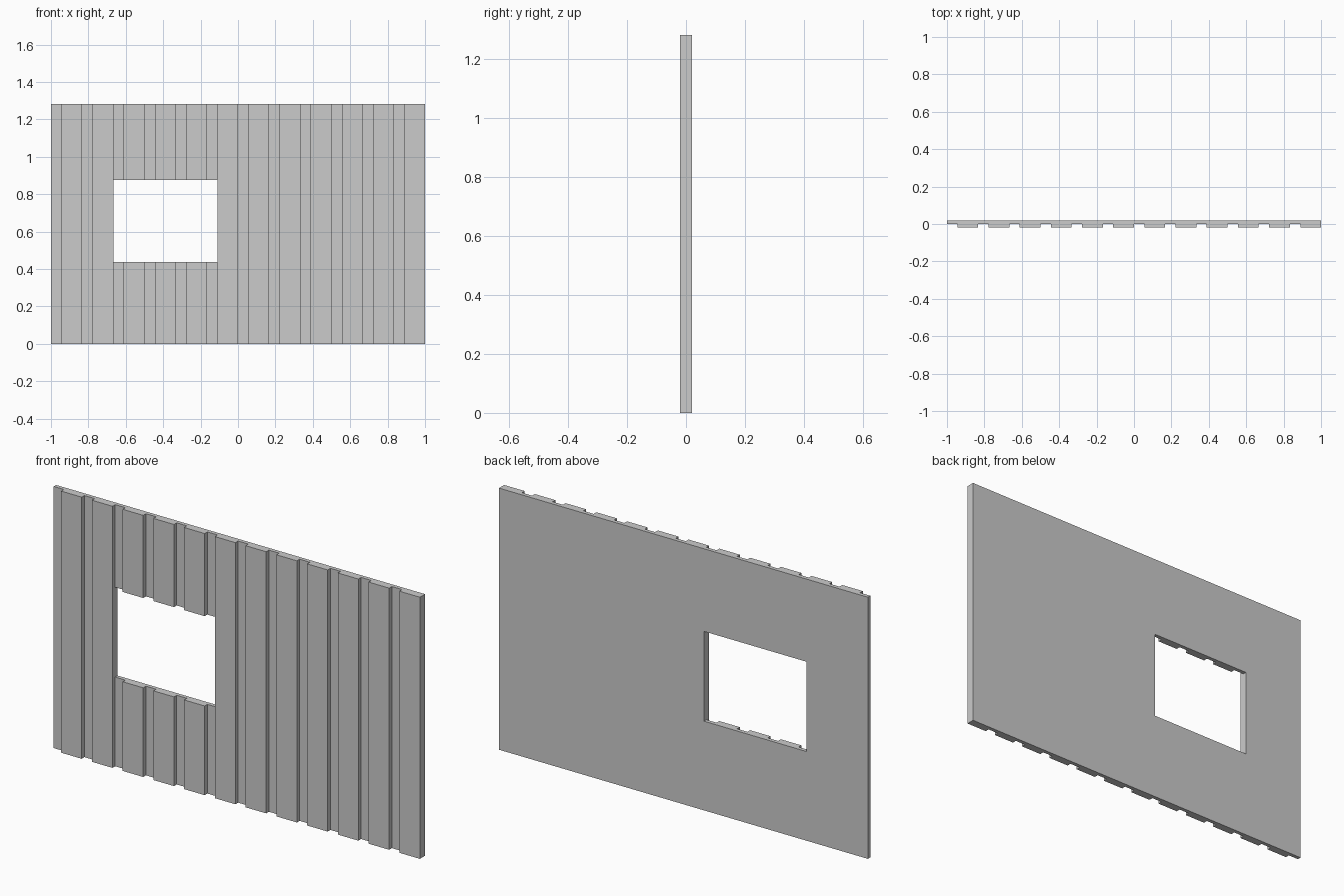
import bpy, bmesh

if "Cube" in bpy.data.objects:
    bpy.data.objects.remove(bpy.data.objects["Cube"])

HEIGHT = 1.282
BACK, GROOVE, FRONT = 0.02, 0.001, -0.02
COUNT = 12
PITCH = 2 / COUNT
GAP = PITCH / 3

# Cross-section: flat back, alternating grooves and raised slats on the front
profile = [(1, BACK), (-1, BACK)]
for i in range(COUNT):
    x = -1 + i * PITCH
    profile += [(x, GROOVE), (x + GAP, GROOVE), (x + GAP, FRONT), (x + PITCH, FRONT)]

# Slatted wall panel, extruded upward
bm = bmesh.new()
face = bm.faces.new([bm.verts.new((x, y, 0)) for x, y in profile])
top = bmesh.ops.extrude_face_region(bm, geom=[face], use_keep_orig=True)["geom"]
bmesh.ops.translate(bm, vec=(0, 0, HEIGHT),
                    verts=[v for v in top if isinstance(v, bmesh.types.BMVert)])
bmesh.ops.recalc_face_normals(bm, faces=bm.faces)
mesh = bpy.data.meshes.new("slatted_wall")
bm.to_mesh(mesh)
bm.free()
wall = bpy.data.objects.new("slatted_wall", mesh)
bpy.context.collection.objects.link(wall)

# Window opening, its sides trimmed just past the neighbouring slat edges
x0, x1, z0, z1 = -1 + 2 * PITCH - 0.0003, -1 + 5 * PITCH + GAP + 0.0003, 0.437, 0.877
bpy.ops.mesh.primitive_cube_add(size=1, location=((x0 + x1) / 2, 0, (z0 + z1) / 2))
cutter = bpy.context.object
cutter.name = "window_cutter"
cutter.scale = (x1 - x0, 0.2, z1 - z0)
cutter.hide_render = True
cutter.display_type = 'WIRE'
mod = wall.modifiers.new("window", 'BOOLEAN')
mod.operation = 'DIFFERENCE'
mod.solver = 'EXACT'
mod.object = cutter

# Apply the opening and drop the cutter
bpy.context.view_layer.objects.active = wall
bpy.ops.object.modifier_apply(modifier=mod.name)
bpy.data.objects.remove(cutter)
